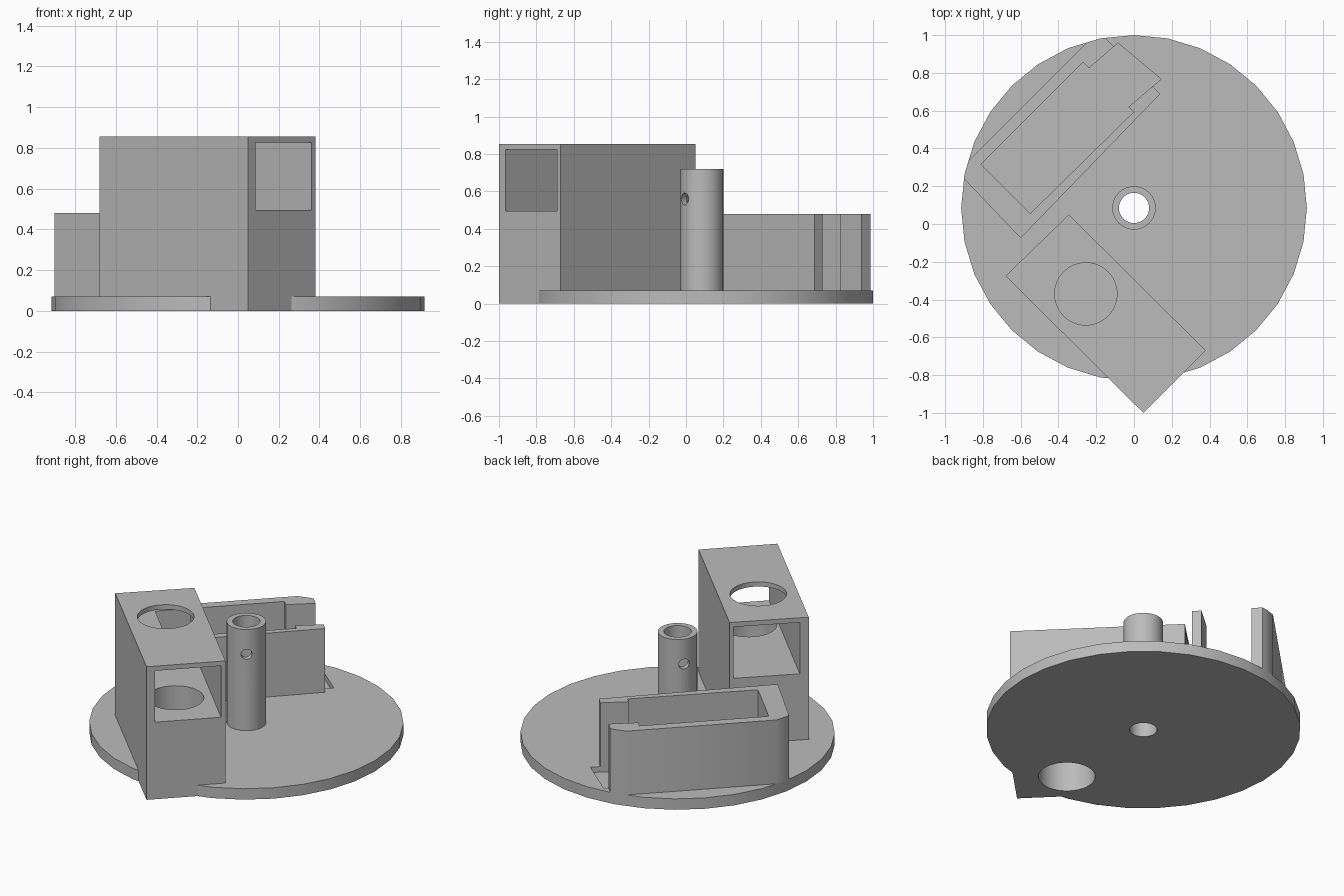
import bpy
import bmesh
import math
from mathutils import Matrix, Vector

if "Cube" in bpy.data.objects:
    bpy.data.objects.remove(bpy.data.objects["Cube"], do_unlink=True)

grey = bpy.data.materials.new("plain grey")
grey.use_nodes = True
colour = (0.5, 0.5, 0.5, 1)
grey.diffuse_color = colour
for node in grey.node_tree.nodes:
    if node.type == "BSDF_PRINCIPLED":
        node.inputs["Base Color"].default_value = colour

AXIS = (0, 0.085)
TOP = 0.07


def add_object(name, bm):
    bmesh.ops.recalc_face_normals(bm, faces=bm.faces)
    mesh = bpy.data.meshes.new(name)
    bm.to_mesh(mesh)
    bm.free()
    mesh.materials.append(grey)
    obj = bpy.data.objects.new(name, mesh)
    bpy.context.collection.objects.link(obj)
    return obj


def prism(name, outline, low, high):
    """Extrude a plan outline between two heights."""
    bm = bmesh.new()
    face = bm.faces.new([bm.verts.new((x, y, low)) for x, y in outline])
    lifted = bmesh.ops.extrude_face_region(bm, geom=[face])["geom"]
    verts = [v for v in lifted if isinstance(v, bmesh.types.BMVert)]
    bmesh.ops.translate(bm, verts=verts, vec=(0, 0, high - low))
    return add_object(name, bm)


def circle(centre, radius, sides=32):
    return [(centre[0] + radius * math.cos(math.tau * i / sides),
             centre[1] + radius * math.sin(math.tau * i / sides))
            for i in range(sides)]


def combine(obj, tool, operation="DIFFERENCE"):
    """Apply a boolean and keep the tool hidden."""
    tool.hide_render = True
    mod = obj.modifiers.new("cut", "BOOLEAN")
    mod.operation = operation
    mod.solver = "EXACT"
    mod.object = tool
    bpy.ops.object.select_all(action="DESELECT")
    bpy.context.view_layer.objects.active = obj
    obj.select_set(True)
    bpy.ops.object.modifier_apply(modifier=mod.name)


# Solid parts
plate = prism("round_plate", circle(AXIS, 0.915), 0, TOP)
post = prism("centre_post", circle(AXIS, 0.115), TOP, 0.72)
tower = prism("tower_block",
              [(-0.345, 0.05), (-0.68, -0.275), (0.05, -1.0), (0.38, -0.67)],
              0, 0.855)
holder = prism("open_holder",
               [(-0.6, -0.075), (0.138, 0.688), (-0.188, 1.023), (-0.935, 0.276)],
               TOP, 0.48)

# Cutters
rim = prism("rim_trim", circle(AXIS, 0.915), -0.1, 1)
bore = prism("post_bore", circle(AXIS, 0.08), -0.1, 1)
pocket = prism("holder_pocket",
               [(-0.81, 0.317), (-0.55, 0.055), (0.0, 0.595), (-0.03, 0.619),
                (0.143, 0.767), (-0.085, 0.958), (-0.238, 0.825), (-0.27, 0.857)],
               0.035, 0.6)
tunnel = prism("tower_tunnel",
               [(0.185, -1.065), (0.463, -0.79), (-0.537, 0.21), (-0.815, -0.065)],
               0.495, 0.825)
top_hole = prism("top_hole", circle((-0.255, -0.37), 0.165, 48), 0.7, 1)
floor_hole = prism("floor_hole", circle((-0.01, -0.62), 0.165, 48), -0.1, 0.6)

# Pin hole running diagonally through the post, slightly off its axis
bm = bmesh.new()
turn = Vector((1, -1, 0)).to_track_quat("Z", "Y").to_matrix().to_4x4()
place = Matrix.Translation((AXIS[0] - 0.013, AXIS[1] - 0.013, 0.56)) @ turn
bmesh.ops.create_cone(bm, cap_ends=True, segments=24, radius1=0.032,
                      radius2=0.032, depth=0.5, matrix=place)
pin_hole = add_object("pin_hole", bm)

# Carve the parts
for tool in (bore, floor_hole, pocket):
    combine(plate, tool)
for tool in (bore, pin_hole):
    combine(post, tool)
for tool in (tunnel, top_hole, floor_hole):
    combine(tower, tool)
combine(holder, pocket)
combine(holder, rim, "INTERSECT")

for tool in (rim, bore, pocket, tunnel, top_hole, floor_hole, pin_hole):
    bpy.data.objects.remove(tool, do_unlink=True)

# Smooth round walls, crisp edges
for part in (plate, post, tower, holder):
    bpy.ops.object.select_all(action="DESELECT")
    bpy.context.view_layer.objects.active = part
    part.select_set(True)
    bpy.ops.object.shade_smooth_by_angle(angle=math.radians(30))
